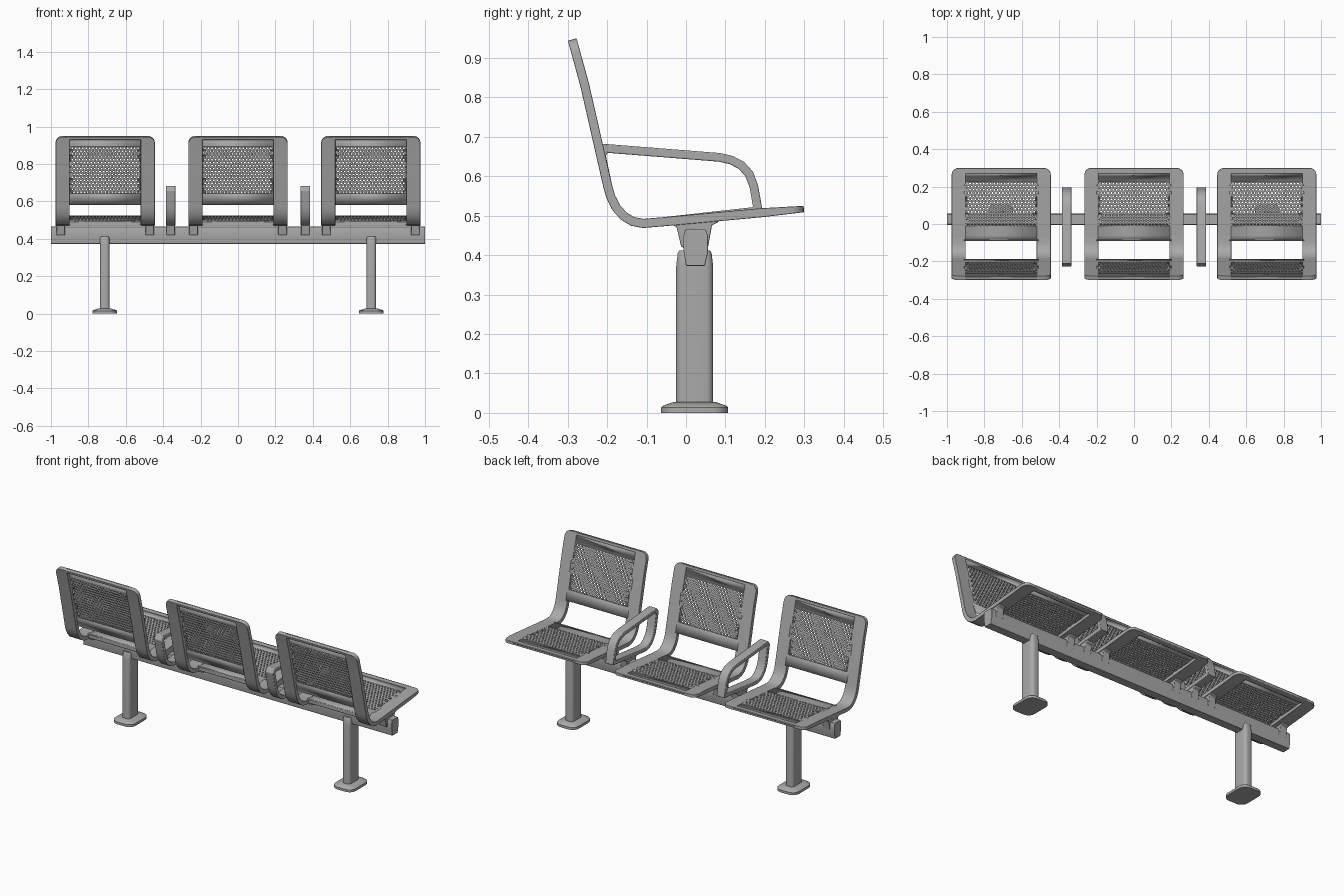
import bpy, bmesh, math
from mathutils import Vector

cube = bpy.data.objects.get("Cube")
if cube:
    bpy.data.objects.remove(cube, do_unlink=True)

steel = bpy.data.materials.new("grey_steel")
steel.use_nodes = True
grey = (0.40, 0.40, 0.40, 1)
steel.diffuse_color = grey
steel.node_tree.nodes["Principled BSDF"].inputs["Base Color"].default_value = grey


def finish(name, bm, bevel=0, solid=0):
    bmesh.ops.remove_doubles(bm, verts=bm.verts, dist=0.0002)
    bmesh.ops.recalc_face_normals(bm, faces=bm.faces)
    mesh = bpy.data.meshes.new(name)
    bm.to_mesh(mesh)
    bm.free()
    mesh.materials.append(steel)
    ob = bpy.data.objects.new(name, mesh)
    bpy.context.collection.objects.link(ob)
    if solid:
        mod = ob.modifiers.new("thickness", "SOLIDIFY")
        mod.thickness, mod.offset = solid, 0
    if bevel:
        mod = ob.modifiers.new("soft_edges", "BEVEL")
        mod.width, mod.segments, mod.limit_method = bevel, 2, "ANGLE"
        mod.angle_limit = math.radians(40)
    bpy.ops.object.select_all(action="DESELECT")
    ob.select_set(True)
    bpy.context.view_layer.objects.active = ob
    bpy.ops.object.shade_smooth_by_angle(angle=math.radians(35))
    return ob


def copy_to(ob, x):
    twin = ob.copy()
    twin.location.x = x
    bpy.context.collection.objects.link(twin)


def skin(bm, rings, closed=False):
    """Bridge a list of equal vertex rings, capping the ends unless closed."""
    rings = [[bm.verts.new(p) for p in ring] for ring in rings]
    n = len(rings[0])
    pairs = list(zip(rings, rings[1:])) + ([(rings[-1], rings[0])] if closed else [])
    for a, b in pairs:
        for i in range(n):
            j = (i + 1) % n
            bm.faces.new((a[i], a[j], b[j], b[i]))
    if not closed:
        bm.faces.new(rings[0])
        bm.faces.new(rings[-1])


def prism(name, profile, x0, x1, bevel=0.003):
    bm = bmesh.new()
    skin(bm, [[(x, y, z) for y, z in profile] for x in (x0, x1)])
    return finish(name, bm, bevel)


def rounded(w, d, r, steps=5):
    """Rounded rectangle outline of half sizes w and d."""
    pts = []
    for k, (sx, sy) in enumerate(((1, 1), (-1, 1), (-1, -1), (1, -1))):
        for i in range(steps + 1):
            a = math.pi / 2 * (k + i / steps)
            pts.append((sx * (w - r) + r * math.cos(a), sy * (d - r) + r * math.sin(a)))
    return pts


def miters(pts, closed):
    out, n = [], len(pts)
    for i in range(n):
        a = pts[i - 1] if i or closed else pts[0]
        b = pts[(i + 1) % n] if closed or i < n - 1 else pts[-1]
        d1, d2 = (pts[i] - a).normalized(), (b - pts[i]).normalized()
        d = (d1 + d2).normalized()
        scale = 1 / max(0.5, d.dot(d2 if d2.length else d1))
        out.append(Vector((-d.y, d.x)) * scale)
    return out


# Side profile of the shell, from the top of the back to the front of the seat
path = [Vector(p) for p in ((-.288, .947), (-.256, .83), (-.198, .575), (-.190, .547),
        (-.176, .520), (-.157, .499), (-.135, .486), (-.108, .481), (-.06, .485),
        (.19, .508), (.299, .514))]
normals = miters(path, False)
stations = [0]
for p, q in zip(path, path[1:]):
    stations.append(stations[-1] + (q - p).length)
END = stations[-1]


def on_shell(x, s, h):
    k = max(i for i in range(len(path) - 1) if stations[i] <= s + 1e-6)
    t = (s - stations[k]) / (stations[k + 1] - stations[k])
    p = path[k].lerp(path[k + 1], t) + normals[k].lerp(normals[k + 1], t) * h
    return (x, p.x, p.y)


def s_where(axis, value, first, last):
    """Distance along the profile where a coordinate takes a value."""
    for i in range(first, last):
        a, b = path[i][axis], path[i + 1][axis]
        if min(a, b) <= value <= max(a, b):
            return stations[i] + (value - a) / (b - a) * (stations[i + 1] - stations[i])


def perforated(name, s0, s1, hole0, hole1):
    """Thin sheet with staggered round holes between hole0 and hole1."""
    bm = bmesh.new()
    half, edge, h, r = 0.185, 0.2, 0.008, 0.0052
    cols, rows = 20, round((hole1 - hole0) / 0.0165)
    px, ps = 2 * half / cols, (hole1 - hole0) / rows

    def quad(xa, xb, sa, sb):
        bm.faces.new([bm.verts.new(on_shell(x, s, h))
                      for x, s in ((xa, sa), (xb, sa), (xb, sb), (xa, sb))])

    for a, b in ((s0, hole0), (hole1, s1)):
        cuts = [a] + [s for s in stations if a < s < b] + [b]
        for sa, sb in zip(cuts, cuts[1:]):
            quad(-edge, edge, sa, sb)
    for j in range(rows):
        sa, odd = hole0 + j * ps, j % 2
        inset = odd * px / 2
        for side in (-1, 1):
            quad(side * edge, side * (half - inset), sa, sa + ps)
        for i in range(cols - odd):
            cx, cs = -half + inset + (i + .5) * px, sa + ps / 2
            inner, outer = [], []
            for k in range(8):
                c, s = math.cos(k * math.pi / 4), math.sin(k * math.pi / 4)
                inner.append(bm.verts.new(on_shell(cx + r * c, cs + r * s, h)))
                outer.append(bm.verts.new(on_shell(cx + round(c) * px / 2,
                                                   cs + round(s) * ps / 2, h)))
            for k in range(8):
                m = (k + 1) % 8
                bm.faces.new((outer[k], outer[m], inner[m], inner[k]))
    return finish(name, bm, solid=0.006)


def strip(name, x_in, x_out, s0, s1, radius=0):
    """Thick band following the shell, thinning at the seat front."""
    cuts = {s0, s1} | {s for s in stations if s0 < s < s1}
    if radius:
        for f in (.04, .15, .35, .65, 1):
            cuts |= {s0 + f * radius, s1 - f * radius}
    rings = []
    for s in sorted(cuts):
        d = min(s - s0, s1 - s, radius)
        cut = radius - math.sqrt(max(0, radius ** 2 - (radius - d) ** 2))
        xo = x_out - math.copysign(cut, x_out)
        low = -0.012 + 0.007 * max(0, 1 - (END - s) / 0.1)
        rings.append([on_shell(x, s, h) for x, h in
                      ((x_in, .011), (xo, .011), (xo, low), (x_in, low))])
    bm = bmesh.new()
    skin(bm, rings)
    return finish(name, bm, 0.003)


# Seat shells
back_end = s_where(1, .58, 0, 4)
seat_start = s_where(0, -.09, 6, 9)
shell = [
    perforated("back_panel", 0, back_end, s_where(1, .89, 0, 4), s_where(1, .64, 0, 4)),
    perforated("seat_panel", seat_start, END, s_where(0, -.01, 7, 10), s_where(0, .225, 7, 10)),
    strip("left_side_rail", .19, .265, 0, END, .035),
    strip("right_side_rail", -.19, -.265, 0, END, .035),
    strip("back_top_lip", -.195, .195, 0, .016),
    strip("seat_front_lip", -.195, .195, END - .03, END),
    strip("seat_rear_lip", -.195, .195, seat_start, seat_start + .016),
]

# Clips joining the seats and armrests to the beam
clip_profile = [(-.035, .476), (-.033, .486), (.083, .497), (.083, .484), (.066, .476),
                (.056, .42), (.044, .42), (-.002, .42), (-.012, .42), (-.024, .472)]
for x in (-.238, .238):
    shell.append(prism("seat_clip", clip_profile, x - .023, x + .023))
for ob in shell:
    for x in (-.71, .71):
        copy_to(ob, x)

# Armrest loops between the seats
loop = [Vector(p) for p in ((-.205, .671), (.085, .648), (.115, .641), (.14, .628),
        (.16, .606), (.172, .575), (.183, .512))]
loop += list(reversed(path[2:9])) + [Vector((-.215, .655))]
loop_normals = miters(loop, True)
bm = bmesh.new()
skin(bm, [[(x, *(p + n * h)) for x, h in
           ((-.026, .011), (.026, .011), (.026, -.011), (-.026, -.011))]
          for p, n in zip(loop, loop_normals)], closed=True)
armrest = finish("armrest", bm, 0.003)
arm_clip = prism("armrest_clip", clip_profile, -.023, .023)
for ob in (armrest, arm_clip):
    ob.location.x = -.36
    copy_to(ob, .36)

# Beam
prism("beam", [(-.002, .465), (.05, .465), (.056, .45), (.056, .41), (.048, .373),
               (0, .373), (-.006, .41), (-.006, .45)], -1, 1, .002)

# Legs and floor plates
def stack(name, cx, cy, layers):
    bm = bmesh.new()
    skin(bm, [[(cx + x, cy + y, z) for x, y in rounded(w, d, r)] for w, d, r, z in layers])
    return finish(name, bm)


for cx in (-.713, .713):
    stack("leg", cx, .022, [(.026, .047, .018, .02), (.026, .047, .018, .37),
                            (.025, .043, .018, .405), (.021, .039, .015, .412)])
    stack("floor_plate", cx, .022, [(.066, .085, .04, 0), (.066, .085, .04, .014),
                                    (.062, .081, .037, .018), (.034, .055, .025, .027)])
